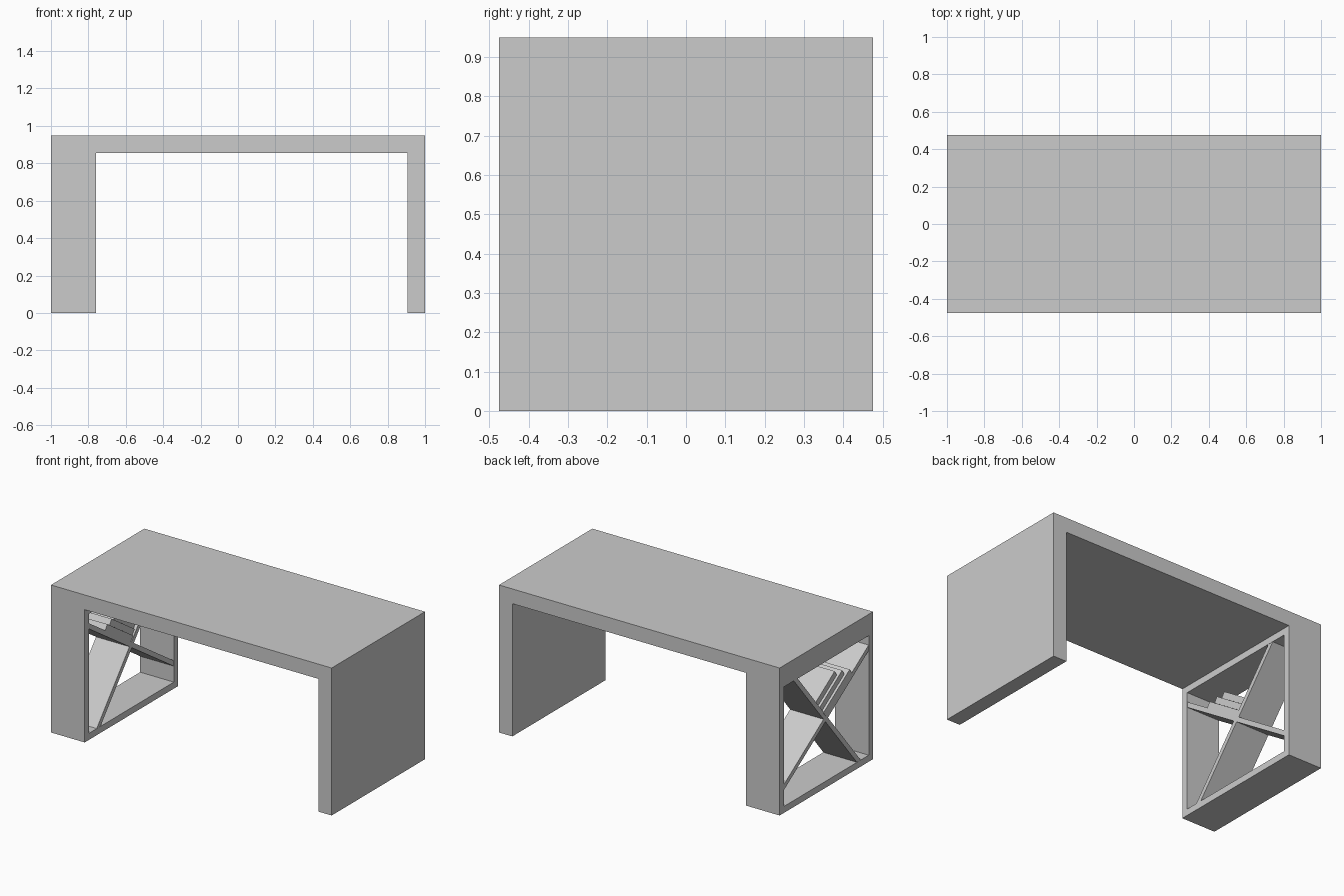
import bpy
import bmesh
from mathutils import Vector

cube = bpy.data.objects.get("Cube")
if cube:
    bpy.data.objects.remove(cube, do_unlink=True)

grey = bpy.data.materials.new("plain grey")
grey.use_nodes = True
colour = (0.6, 0.6, 0.6, 1)
grey.diffuse_color = colour
grey.node_tree.nodes["Principled BSDF"].inputs["Base Color"].default_value = colour


def prism(name, points, extrusion):
    """Extrude a flat outline into a solid."""
    bm = bmesh.new()
    face = bm.faces.new([bm.verts.new(p) for p in points])
    grown = bmesh.ops.extrude_face_region(bm, geom=[face])["geom"]
    moved = [v for v in grown if isinstance(v, bmesh.types.BMVert)]
    bmesh.ops.translate(bm, verts=moved, vec=extrusion)
    bmesh.ops.recalc_face_normals(bm, faces=bm.faces)
    mesh = bpy.data.meshes.new(name)
    bm.to_mesh(mesh)
    bm.free()
    mesh.materials.append(grey)
    obj = bpy.data.objects.new(name, mesh)
    bpy.context.collection.objects.link(obj)
    return obj


def slab(name, start, along, length, low, high, x0, x1):
    """Sloped slab lying in the yz plane, between two offsets from its line."""
    normal = Vector((-along.y, along.x))
    if normal.y < 0:
        normal = -normal
    end = start + along * length
    corners = [start + normal * low, end + normal * low,
               end + normal * high, start + normal * high]
    return prism(name, [(x0, c.x, c.y) for c in corners], (x1 - x0, 0, 0))


# Desk body: top, thin side panel and deep shelf leg in one outline
half, top, under = 0.475, 0.95, 0.855
leg_in, panel_in = -0.76, 0.905
outline = [(-1, 0), (leg_in, 0), (leg_in, under), (panel_in, under),
           (panel_in, 0), (1, 0), (1, top), (-1, top)]
desk = prism("desk_body", [(x, -half, z) for x, z in outline], (0, 2 * half, 0))

# Opening through the shelf leg
oy, oz0, oz1 = 0.432, 0.042, 0.812
cutter = prism("opening_cutter",
               [(-1.1, -oy, oz0), (-1.1, oy, oz0), (-1.1, oy, oz1), (-1.1, -oy, oz1)],
               (0.5, 0, 0))
cutter.hide_render = True
cut = desk.modifiers.new("opening", 'BOOLEAN')
cut.operation = 'DIFFERENCE'
cut.solver = 'EXACT'
cut.object = cutter
bpy.context.view_layer.objects.active = desk
bpy.ops.object.modifier_apply(modifier=cut.name)
bpy.data.objects.remove(cutter, do_unlink=True)

# Crossed shelf boards
thick = 0.015
ends = {"shallow_board": (Vector((0.447, 0.153)), Vector((-0.447, 0.743))),
        "steep_board": (Vector((-0.342, 0.03)), Vector((0.322, 0.826)))}
for name, (a, b) in ends.items():
    slab(name, a, (b - a).normalized(), (b - a).length, -thick, thick, -0.999, leg_in - 0.001)

# Stack of books lying on the shallow board
low_end, high_end = ends["shallow_board"]
slope = (high_end - low_end).normalized()
foot = Vector((0.0, 0.448))
for i in range(3):
    base = thick + 0.04 * i
    slab(f"book_{i + 1}", foot, slope, 0.32 - 0.04 * i, base, base + 0.039,
         -1.001 + 0.015 * i, leg_in - 0.005 - 0.008 * i)
